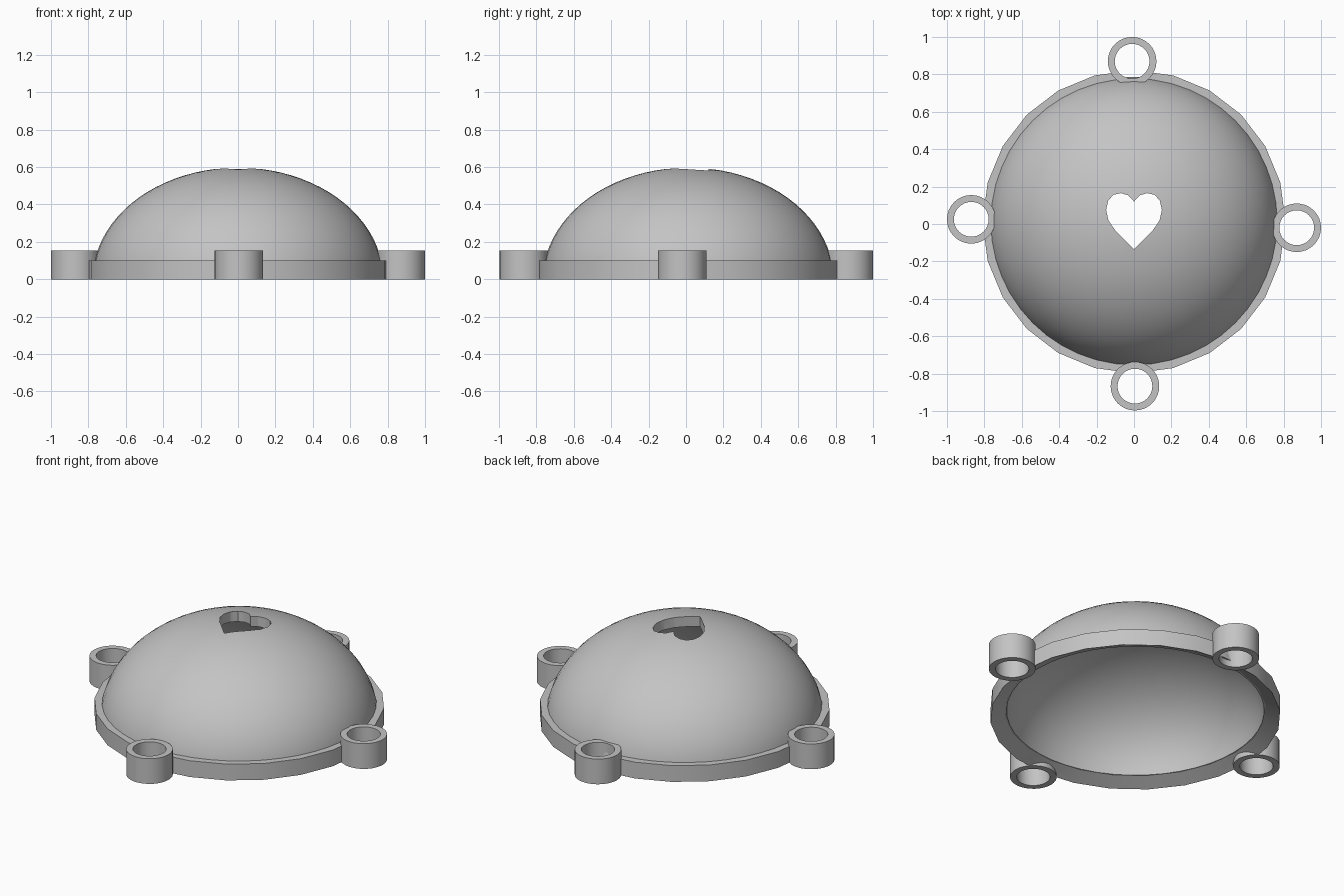
import bpy, bmesh, math
from mathutils import Vector

cube = bpy.data.objects.get("Cube")
if cube:
    bpy.data.objects.remove(cube, do_unlink=True)

grey = bpy.data.materials.new("light_grey")
grey.use_nodes = True
colour = (0.55, 0.55, 0.55, 1)
grey.diffuse_color = colour
grey.node_tree.nodes["Principled BSDF"].inputs["Base Color"].default_value = colour


def finish(name, bm):
    bmesh.ops.recalc_face_normals(bm, faces=bm.faces)
    mesh = bpy.data.meshes.new(name)
    bm.to_mesh(mesh)
    bm.free()
    mesh.materials.append(grey)
    obj = bpy.data.objects.new(name, mesh)
    bpy.context.collection.objects.link(obj)
    return obj


def lathe(name, profile, sides, centre, closed=True):
    """Spin a (radius, height) profile round a vertical axis."""
    bm = bmesh.new()
    verts = [bm.verts.new((r, 0, z)) for r, z in profile]
    pairs = list(zip(verts, verts[1:]))
    if closed:
        pairs.append((verts[-1], verts[0]))
    edges = [bm.edges.new(p) for p in pairs]
    bmesh.ops.spin(bm, geom=verts + edges, cent=(0, 0, 0), axis=(0, 0, 1),
                   angle=math.tau, steps=sides, use_merge=False)
    bmesh.ops.remove_doubles(bm, verts=bm.verts, dist=1e-4)
    bmesh.ops.translate(bm, verts=bm.verts, vec=Vector((*centre, 0)))
    return finish(name, bm)


def prism(name, outline, low, high):
    bm = bmesh.new()
    face = bm.faces.new([bm.verts.new((x, y, low)) for x, y in outline])
    top = bmesh.ops.extrude_face_region(bm, geom=[face])["geom"]
    bmesh.ops.translate(bm, vec=(0, 0, high - low),
                        verts=[v for v in top if isinstance(v, bmesh.types.BMVert)])
    return finish(name, bm)


def activate(obj):
    bpy.ops.object.select_all(action='DESELECT')
    obj.select_set(True)
    bpy.context.view_layer.objects.active = obj


def cut(obj, cutter):
    mod = obj.modifiers.new("cut", 'BOOLEAN')
    mod.operation = 'DIFFERENCE'
    mod.solver = 'EXACT'
    mod.object = cutter
    activate(obj)
    bpy.ops.object.modifier_apply(modifier=mod.name)
    bpy.data.objects.remove(cutter, do_unlink=True)


def arc(radius, height, base, steps=20):
    """Quarter ellipse from the base height up to the apex."""
    start = math.asin(base / height)
    angles = [start + (math.pi / 2 - start) * i / steps for i in range(steps + 1)]
    return [(radius * math.cos(a), height * math.sin(a)) for a in angles]


centre = (0, 0.012)

# Hollow dome
dome = lathe("dome", arc(0.777, 0.597, 0.04) + arc(0.72, 0.535, 0.04)[::-1], 48, centre)

# Heart opening through the crown
half = [(0.03, 0.153), (0.07, 0.165), (0.11, 0.156), (0.138, 0.125),
        (0.149, 0.075), (0.137, 0.02), (0.1, -0.035)]
heart = [(0, 0.12)] + half + [(0, -0.135)] + [(-x, y) for x, y in half[::-1]]
cut(dome, prism("heart_cutter", heart, 0.3, 0.8))

# Rim around the base, sloping up on its underside
rim = lathe("rim", [(0.81, 0), (0.81, 0.1), (0.75, 0.1), (0.73, 0.04)], 24, centre)

# Four mounting lugs with through holes
lugs = []
outer, inner, tall = 0.13, 0.093, 0.155
for side, spot in {"back": (-0.01, 0.87), "front": (0.005, -0.867),
                   "left": (0.87, -0.02), "right": (-0.87, 0.025)}.items():
    lugs.append(lathe(side + "_lug", [(inner, 0), (outer, 0), (outer, tall), (inner, tall)],
                      32, spot))
    ring = [(spot[0] + inner * math.cos(math.tau * i / 32),
             spot[1] + inner * math.sin(math.tau * i / 32)) for i in range(32)]
    cut(rim, prism("hole_cutter", ring, -0.1, 0.3))

for part in [dome, rim] + lugs:
    activate(part)
    bpy.ops.object.shade_smooth_by_angle(angle=math.radians(30))
